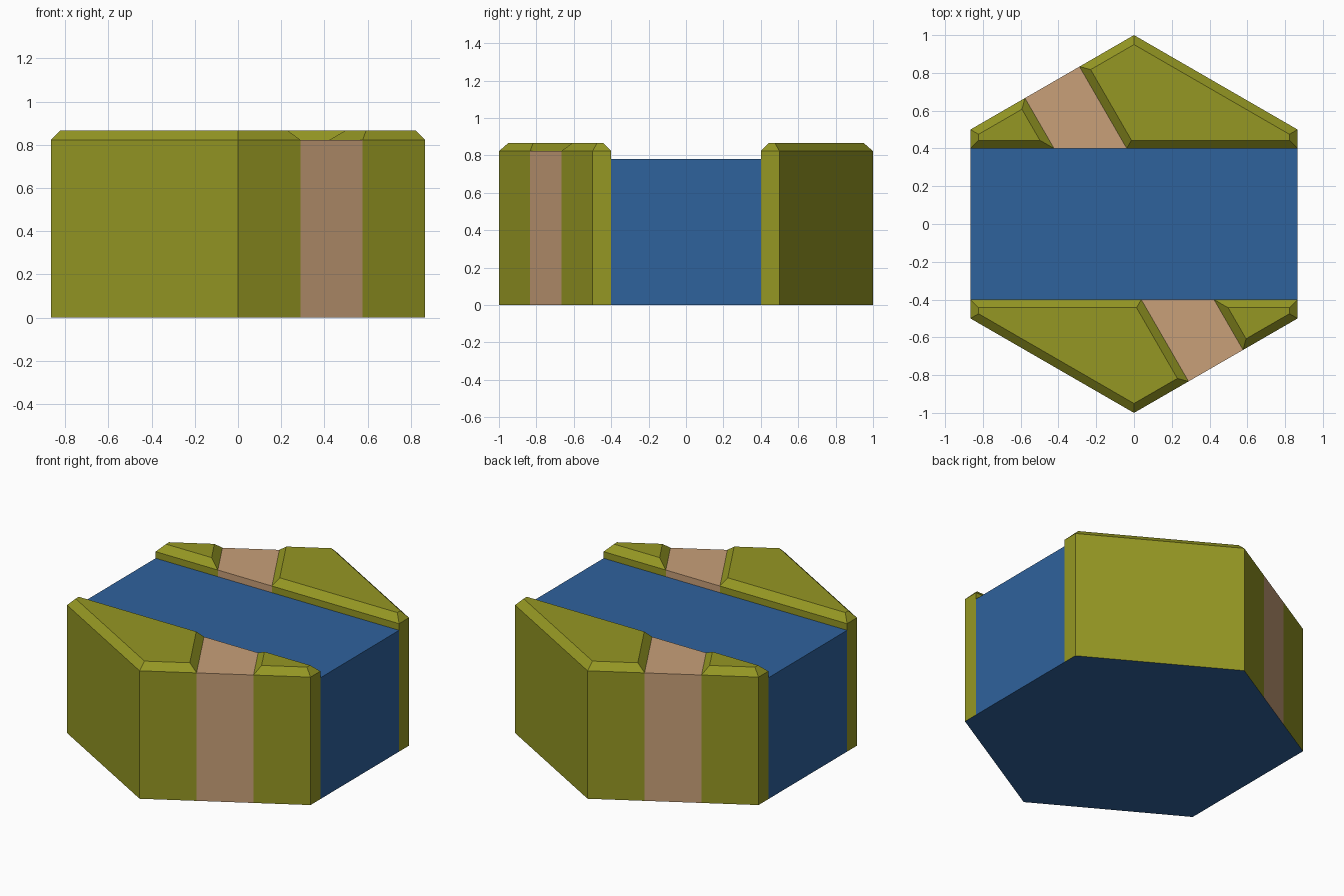
import bpy, bmesh, math
from mathutils import Vector

if "Cube" in bpy.data.objects:
    bpy.data.objects.remove(bpy.data.objects["Cube"])

R, H, BEVEL = 1.0, 0.866, 0.0433      # hexagon radius, height, bank bevel
RIVER_Z, BANK = 0.78, 0.4             # water level, half river width
RIM = H - BEVEL
W = R * math.sqrt(3) / 2


def material(name, rgb):
    m = bpy.data.materials.new(name)
    m.diffuse_color = (*rgb, 1)
    m.use_nodes = True
    m.node_tree.nodes["Principled BSDF"].inputs["Base Color"].default_value = m.diffuse_color
    return m


GRASS = material("grass_green", (0.30, 0.31, 0.017))
WATER = material("river_blue", (0.028, 0.122, 0.335))
PATH = material("path_tan", (0.58, 0.35, 0.19))


def finish(bm, name, mat):
    bmesh.ops.remove_doubles(bm, verts=bm.verts, dist=1e-5)
    me = bpy.data.meshes.new(name)
    bm.to_mesh(me)
    bm.free()
    me.materials.append(mat)
    ob = bpy.data.objects.new(name, me)
    bpy.context.collection.objects.link(ob)
    return ob


def face(bm, pts):
    bm.faces.new([bm.verts.new(p) for p in pts])


def at(p, z):
    return (p[0], p[1], z)


def inset(pts, d):
    """Mitred inset of a counter-clockwise convex outline."""
    out = []
    for i, p in enumerate(pts):
        a = (p - pts[i - 1]).normalized()
        b = (pts[(i + 1) % len(pts)] - p).normalized()
        na, nb = Vector((-a.y, a.x)), Vector((-b.y, b.x))
        out.append(p + (na + nb) * d / (1 + na.dot(nb)))
    return out


def on_hexagon(p):
    return abs(max(abs(p.x), abs(p.x) / 2 + abs(p.y) * W) - W) < 1e-4


def bank(name, outline, mat, bevelled, turn):
    """Walls on outer and river edges only, then a flat or bevelled top."""
    pts = [Vector(p) * turn for p in outline]
    bm = bmesh.new()
    top, top_z = (inset(pts, BEVEL), H) if bevelled else (pts, RIM)
    n = len(pts)
    for i in range(n):
        j = (i + 1) % n
        p, q = pts[i], pts[j]
        mid = (p + q) / 2
        base = 0 if on_hexagon(mid) else RIVER_Z if abs(abs(mid.y) - BANK) < 1e-4 else None
        if base is not None:
            face(bm, [at(p, base), at(q, base), at(q, RIM), at(p, RIM)])
        if bevelled:
            face(bm, [at(p, RIM), at(q, RIM), at(top[j], H), at(top[i], H)])
    face(bm, [at(p, top_z) for p in top])
    finish(bm, name, mat)


# path crosses the middle third of one hexagon side, square to it
e1, e2 = (W / 3, -5 / 6), (2 * W / 3, -2 / 3)
r1, r2 = [(x - (-BANK - y) / math.sqrt(3), -BANK) for x, y in (e1, e2)]

# banks on both sides, the back being a half turn of the front
for side, turn in (("front", 1), ("back", -1)):
    bank(side + "_large_bank", [(-W, -BANK), (-W, -0.5), (0, -1), e1, r1], GRASS, True, turn)
    bank(side + "_path", [r1, e1, e2, r2], PATH, False, turn)
    bank(side + "_small_bank", [r2, e2, (W, -0.5), (W, -BANK)], GRASS, True, turn)

# river: water surface, both cut ends and the tile underside
bm = bmesh.new()
face(bm, [(-W, -BANK, RIVER_Z), (W, -BANK, RIVER_Z), (W, BANK, RIVER_Z), (-W, BANK, RIVER_Z)])
for s in (1, -1):
    face(bm, [(s * W, -s * BANK, 0), (s * W, s * BANK, 0),
              (s * W, s * BANK, RIVER_Z), (s * W, -s * BANK, RIVER_Z)])
face(bm, [(R * math.sin(k * math.pi / 3), R * math.cos(k * math.pi / 3), 0) for k in range(6)])
finish(bm, "river_and_base", WATER)
